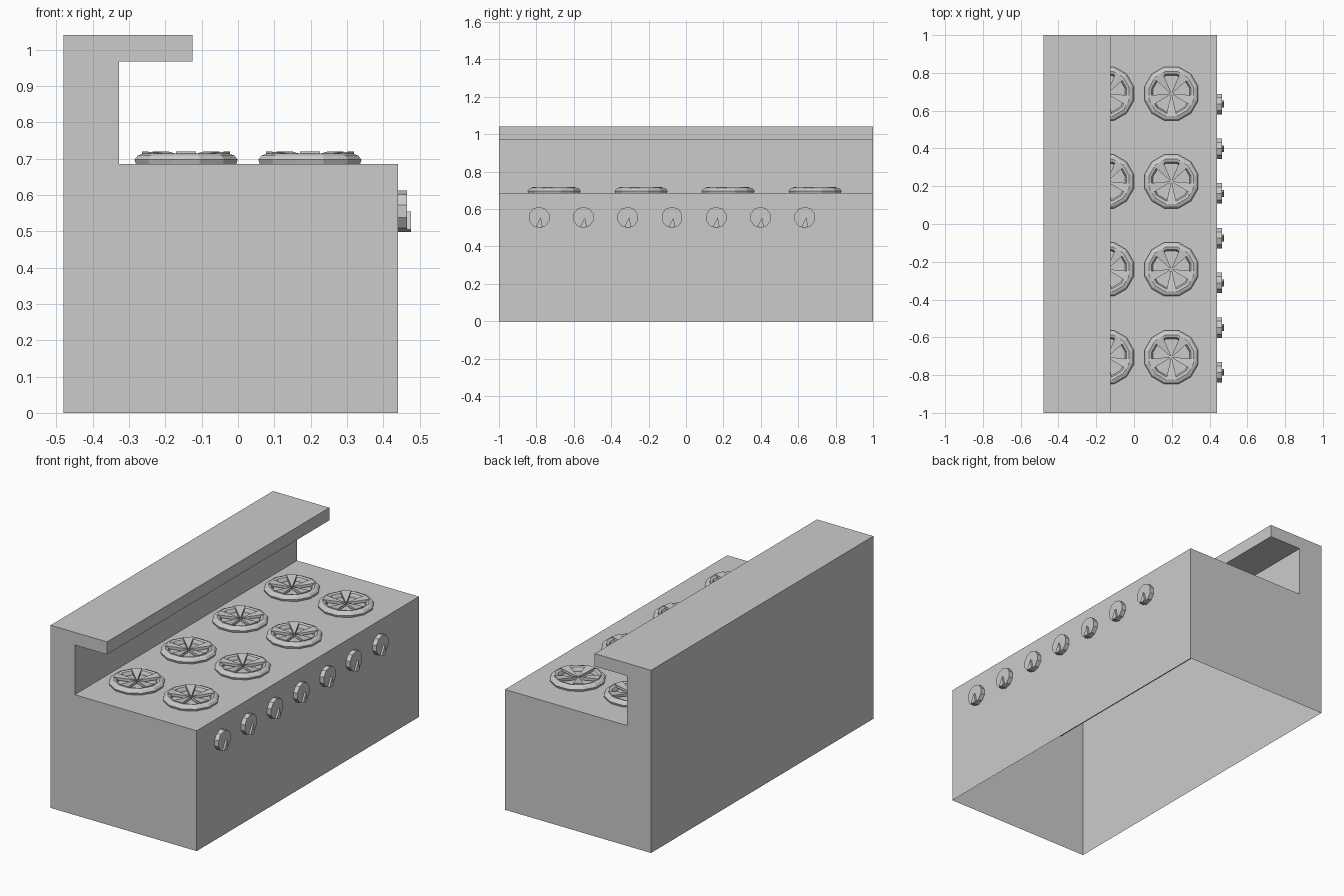
import bpy, bmesh
from math import cos, sin, pi, radians

if "Cube" in bpy.data.objects:
    bpy.data.objects.remove(bpy.data.objects["Cube"])

DECK = 0.685


def finish(bm, name, location=(0, 0, 0)):
    bmesh.ops.recalc_face_normals(bm, faces=bm.faces)
    me = bpy.data.meshes.new(name)
    bm.to_mesh(me)
    bm.free()
    return place(me, name, location)


def place(me, name, location):
    ob = bpy.data.objects.new(name, me)
    ob.location = location
    bpy.context.collection.objects.link(ob)
    return ob


def prism(bm, bottom, top):
    # closed solid between two matching outlines
    a = [bm.verts.new(p) for p in bottom]
    b = [bm.verts.new(p) for p in top]
    n = len(a)
    bm.faces.new(a)
    bm.faces.new(b)
    for i in range(n):
        j = (i + 1) % n
        bm.faces.new((a[i], a[j], b[j], b[i]))


def lathe(bm, profile, sides):
    # revolve (radius, height) points about z
    rings = [[bm.verts.new((r * cos(2 * pi * (i + .5) / sides), r * sin(2 * pi * (i + .5) / sides), z))
              for i in range(sides)] for r, z in profile]
    for lo, hi in zip(rings, rings[1:]):
        for i in range(sides):
            j = (i + 1) % sides
            bm.faces.new((lo[i], lo[j], hi[j], hi[i]))
    bm.faces.new(rings[-1])


# Cabinet with backsplash and overhanging shelf, open underneath
outline = [(-.48, 0), (.44, 0), (.44, DECK), (-.328, DECK),
           (-.328, .968), (-.125, .968), (-.125, 1.04), (-.48, 1.04)]
bm = bmesh.new()
prism(bm, [(x, -1, z) for x, z in outline], [(x, 1, z) for x, z in outline])
bmesh.ops.recalc_face_normals(bm, faces=bm.faces)
floor = [f for f in bm.faces if all(v.co.z < .001 for v in f.verts)]
bmesh.ops.delete(bm, geom=floor, context='FACES_ONLY')
finish(bm, "stove_body")

# Burner: faceted rounded ring, sunken pan and five tapered grate fingers
bm = bmesh.new()
lathe(bm, [(.143, 0), (.147, .012), (.138, .023), (.122, .029),
           (.108, .025), (.102, .012), (.1, .004)], 12)
for k in range(5):
    a = radians(-90 + 72 * k)

    def pt(r, t, z):
        return (r * cos(a) - t * sin(a), r * sin(a) + t * cos(a), z)

    prism(bm, [pt(.008, -.003, .004), pt(.118, -.028, .02), pt(.118, .028, .02), pt(.008, .003, .004)],
          [pt(.008, -.003, .02), pt(.118, -.028, .034), pt(.118, .028, .034), pt(.008, .003, .02)])
burner = finish(bm, "burner", (.198, -.705, DECK))
for x in (-.143, .198):
    for i in range(4):
        if (x, i) != (.198, 0):
            place(burner.data, "burner", (x, -.705 + .465 * i, DECK))

# Control knob: ten-sided dial with a wedge pointer
bm = bmesh.new()
dial = [(.057 * sin(2 * pi * i / 10), .057 * cos(2 * pi * i / 10)) for i in range(10)]
prism(bm, [(0, y, z) for y, z in dial], [(.025, y, z) for y, z in dial])
wedge = [(.008, 0), (.018, -.05), (0, -.057), (-.018, -.05)]
prism(bm, [(.02, y, z) for y, z in wedge], [(.036, y, z) for y, z in wedge])
knob = finish(bm, "knob", (.44, -.785, .555))
for i in range(1, 7):
    place(knob.data, "knob", (.44, -.785 + .2367 * i, .555))
